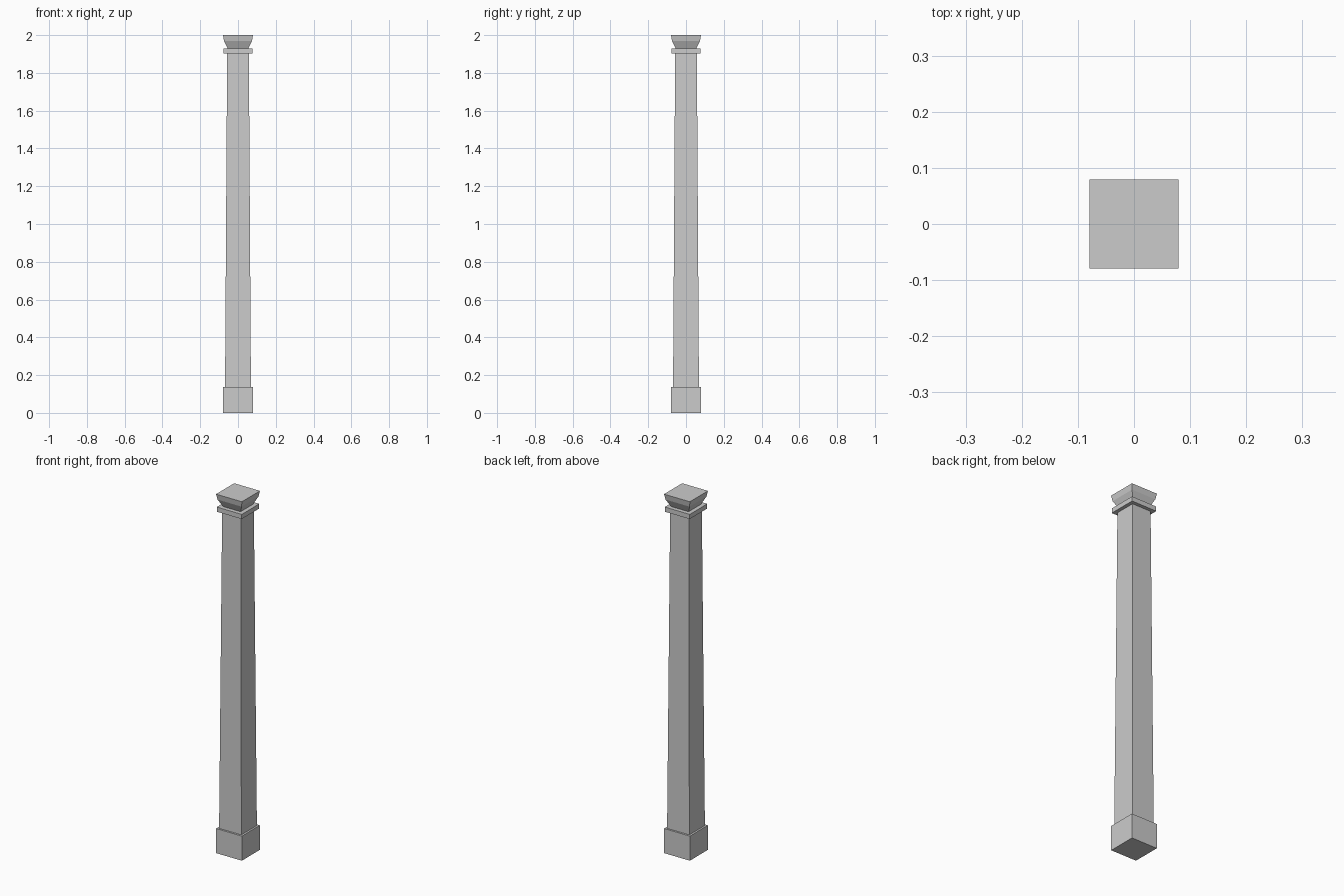
import bpy, bmesh

if "Cube" in bpy.data.objects:
    bpy.data.objects.remove(bpy.data.objects["Cube"])


def square_stack(name, profile):
    """Loft square rings from (half_width, z) pairs into a closed solid."""
    bm = bmesh.new()
    rings = [[bm.verts.new((sx * h, sy * h, z))
              for sx, sy in ((-1, -1), (1, -1), (1, 1), (-1, 1))]
             for h, z in profile]
    bm.faces.new(rings[0][::-1])
    bm.faces.new(rings[-1])
    for low, high in zip(rings, rings[1:]):
        for i in range(4):
            j = (i + 1) % 4
            bm.faces.new((low[i], low[j], high[j], high[i]))
    mesh = bpy.data.meshes.new(name)
    bm.to_mesh(mesh)
    bm.free()
    obj = bpy.data.objects.new(name, mesh)
    bpy.context.collection.objects.link(obj)
    return obj


# Square plinth
square_stack("base_block", [(0.079, 0.0), (0.079, 0.137)])
# Tapered shaft
square_stack("shaft", [(0.0685, 0.137), (0.0575, 1.902)])
# Thin collar above the shaft
square_stack("collar", [(0.077, 1.902), (0.077, 1.928)])
# Flared capital
square_stack("capital", [(0.054, 1.928), (0.074, 1.969), (0.0795, 2.0)])
